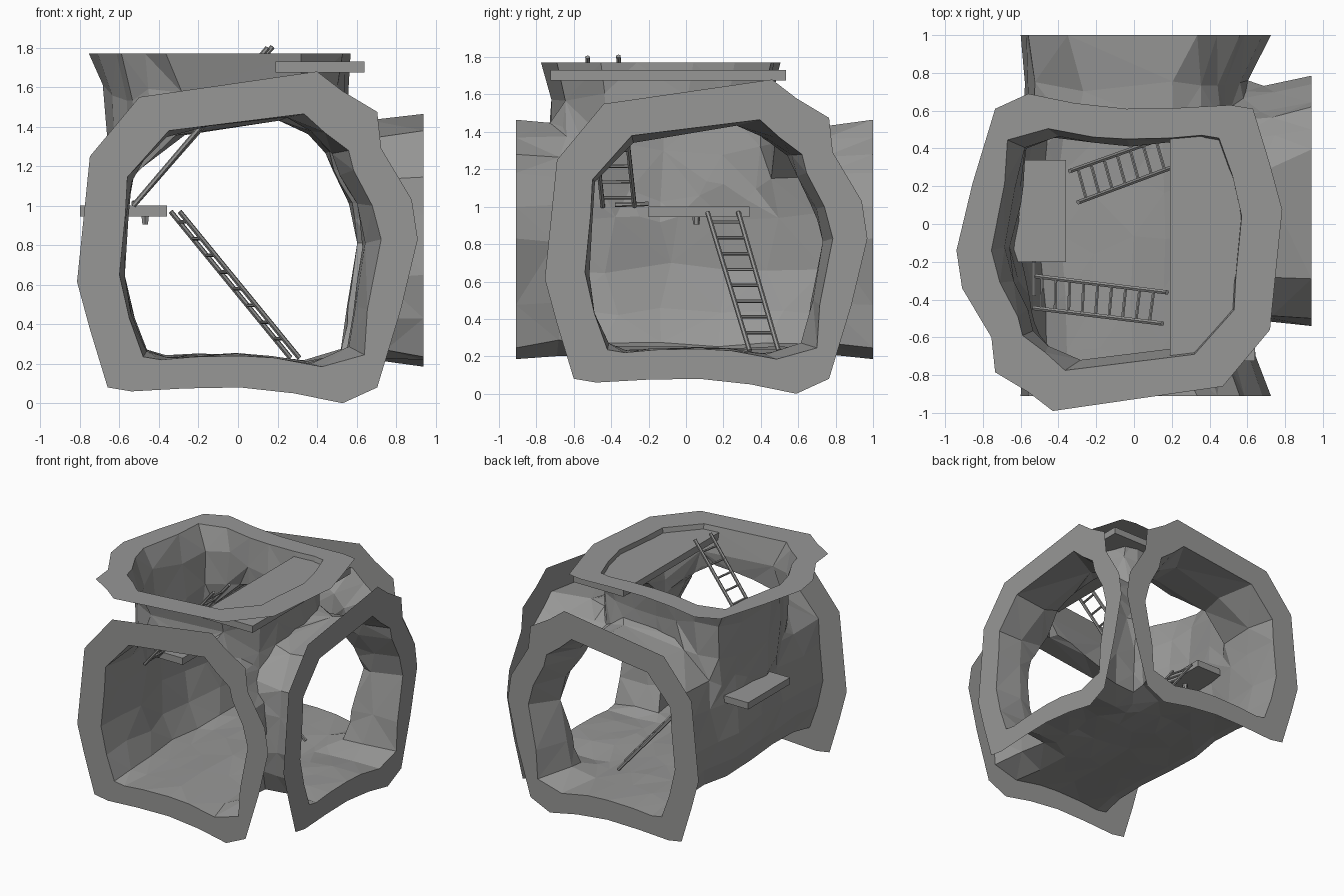
import bpy, bmesh, math, random
from mathutils import Vector

if "Cube" in bpy.data.objects:
    bpy.data.objects.remove(bpy.data.objects["Cube"])

random.seed(4)
mat = bpy.data.materials.new("stone grey")
mat.diffuse_color = (0.31, 0.31, 0.305, 1)
mat.use_nodes = True
mat.node_tree.nodes["Principled BSDF"].inputs["Base Color"].default_value = mat.diffuse_color

# Cave mouth profile: outer rim and inner rim, point by point
OUTER = [(-.66, .08), (-.54, .06), (-.27, .075), (.01, .08), (.285, .05), (.53, 0), (.705, .08),
         (.825, .475), (.91, .83), (.88, 1.03), (.725, 1.29), (.705, 1.475), (.53, 1.58), (.4, 1.68),
         (-.5, 1.55), (-.75, 1.25), (-.78, .955), (-.815, .615), (-.75, .375)]
INNER = [(-.48, .235), (-.39, .22), (-.22, .235), (.01, .24), (.185, .23), (.425, .185), (.64, .245),
         (.655, .475), (.725, .83), (.68, 1.0), (.585, 1.18), (.56, 1.28), (.44, 1.37), (.335, 1.465),
         (-.35, 1.38), (-.56, 1.145), (-.57, .955), (-.60, .65), (-.55, .43)]


# The same profile is laid out along each tunnel direction
def along_y(d, u, v): return Vector((u, d, v))
def along_x(d, u, v): return Vector((d, u + .06, v))
def along_z(d, u, v): return Vector((-u - .03, .69 - v, d))


MOUTHS = [(along_y, -.91), (along_y, 1.0), (along_x, .94), (along_z, 1.77)]


def add_object(name, bm):
    me = bpy.data.meshes.new(name)
    bm.to_mesh(me)
    bm.free()
    ob = bpy.data.objects.new(name, me)
    bpy.context.collection.objects.link(ob)
    me.materials.clear()
    me.materials.append(mat)
    return ob


def tunnel(name, place, sections, exact):
    """Rough closed tube; sections are (distance, left, right, height scale)."""
    bm = bmesh.new()
    loops = []
    for i, (d, left, right, h) in enumerate(sections):
        j = 0 if i in exact else .02
        r = lambda: random.uniform(-j, j)
        loops.append([bm.verts.new(place(d + 2 * r(), u * (left if u < 0 else right) + r(),
                                         .83 + (v - .83) * h + r() * .6)) for u, v in INNER])
    n = len(INNER)
    for a, b in zip(loops, loops[1:]):
        for k in range(n):
            bm.faces.new((a[k], a[(k + 1) % n], b[(k + 1) % n], b[k]))
    bmesh.ops.triangulate(bm, faces=bm.faces[:])
    bm.faces.new(loops[0])
    bm.faces.new(loops[-1])
    bmesh.ops.recalc_face_normals(bm, faces=bm.faces[:])
    return add_object(name, bm)


# Cave: main passage joined with a side passage and a shaft
cave = tunnel("cave", along_y,
              [(-.91, 1, 1, 1), (-.68, .97, .87, .98), (-.4, .98, .83, .98), (-.1, 1.06, .83, .98),
               (.2, 1.05, .83, .98), (.48, .98, .82, .98), (.72, .96, .81, .98), (1, 1, 1, 1)], (0, 7))
side = tunnel("side_passage_helper", along_x,
              [(.94, 1, 1, 1), (.72, 1, .92, .985), (.5, 1, .88, .975), (0, .7, .6, .8)], (0,))
shaft = tunnel("shaft_helper", along_z,
               [(1.77, 1, 1, 1), (1.57, 1, .91, .94), (1.3, .98, .88, .95), (1.05, .9, .85, .9),
                (.7, .6, .6, .6)], (0,))
for helper in (side, shaft):
    mod = cave.modifiers.new("join", 'BOOLEAN')
    mod.operation = 'UNION'
    mod.solver = 'EXACT'
    mod.object = helper
dg = bpy.context.evaluated_depsgraph_get()
joined = bpy.data.meshes.new_from_object(cave.evaluated_get(dg))
for helper in (cave, side, shaft):
    bpy.data.objects.remove(helper)

bm = bmesh.new()
bm.from_mesh(joined)


def on_mouth(co):
    return (abs(co.y + .91) < 1e-3 or abs(co.y - 1) < 1e-3
            or abs(co.x - .94) < 1e-3 or abs(co.z - 1.77) < 1e-3)


def rock():
    return [v for v in bm.verts if not on_mouth(v.co)]


# Open the mouths, then simplify and soften the rock
caps = [f for f in bm.faces if all(on_mouth(v.co) for v in f.verts)]
bmesh.ops.delete(bm, geom=caps, context='FACES')
bmesh.ops.triangulate(bm, faces=bm.faces[:])
bmesh.ops.remove_doubles(bm, verts=rock(), dist=.06)
bmesh.ops.smooth_vert(bm, verts=rock(), factor=.35,
                      use_axis_x=True, use_axis_y=True, use_axis_z=True)
bmesh.ops.triangulate(bm, faces=bm.faces[:])

# Flat rims round the four mouths
for place, d in MOUTHS:
    o = [bm.verts.new(place(d, u, v)) for u, v in OUTER]
    i = [bm.verts.new(place(d, u, v)) for u, v in INNER]
    for k in range(len(o)):
        m = (k + 1) % len(o)
        bm.faces.new((o[k], o[m], i[m], i[k]))
bmesh.ops.remove_doubles(bm, verts=[v for v in bm.verts if on_mouth(v.co)], dist=.001)
bmesh.ops.recalc_face_normals(bm, faces=bm.faces[:])
for f in bm.faces:
    f.material_index = 0
add_object("cave", bm)


def plank(name, lo, hi):
    bm = bmesh.new()
    bmesh.ops.create_cube(bm, size=1)
    for v in bm.verts:
        v.co = Vector([(a + b) / 2 + c * (b - a) for a, b, c in zip(lo, hi, v.co)])
    add_object(name, bm)


def rod(bm, a, b, r1, r2=None):
    a, b = Vector(a), Vector(b)
    g = bmesh.ops.create_cone(bm, cap_ends=True, segments=6, radius1=r1, radius2=r2 or r1,
                              depth=(b - a).length)
    rot = (b - a).to_track_quat('Z', 'Y')
    for v in g['verts']:
        v.co = rot @ v.co + (a + b) / 2


def ladder(name, a0, a1, b0, b1, first, last, rungs):
    """Two rails a and b from bottom to top, rungs between the given fractions."""
    bm = bmesh.new()
    a0, a1, b0, b1 = map(Vector, (a0, a1, b0, b1))
    rod(bm, a0, a1, .013)
    rod(bm, b0, b1, .013)
    for k in range(rungs):
        t = first + (last - first) * k / (rungs - 1)
        rod(bm, a0.lerp(a1, t), b0.lerp(b1, t), .009)
    add_object(name, bm)


# Platforms
plank("lower_platform", (-.80, -.20, .945), (-.36, .34, 1.0))
plank("upper_platform", (.19, -.725, 1.675), (.64, .535, 1.73))

# Ladders
ladder("lower_ladder", (.31, .34, .23), (-.295, .115, .97), (.265, .495, .23), (-.34, .28, .97),
       .13, .93, 8)
ladder("upper_ladder", (-.53, -.275, 1.0), (.175, -.362, 1.805), (-.53, -.445, 1.0), (.15, -.527, 1.80),
       .06, .9, 9)

# Small peg under the lower platform and a loose stick by the upper ladder
bm = bmesh.new()
rod(bm, (-.47, .055, .905), (-.47, .055, .95), .016, .022)
add_object("platform_peg", bm)
bm = bmesh.new()
rod(bm, (-.53, -.38, 1.01), (-.53, -.20, 1.015), .012)
add_object("loose_stick", bm)
